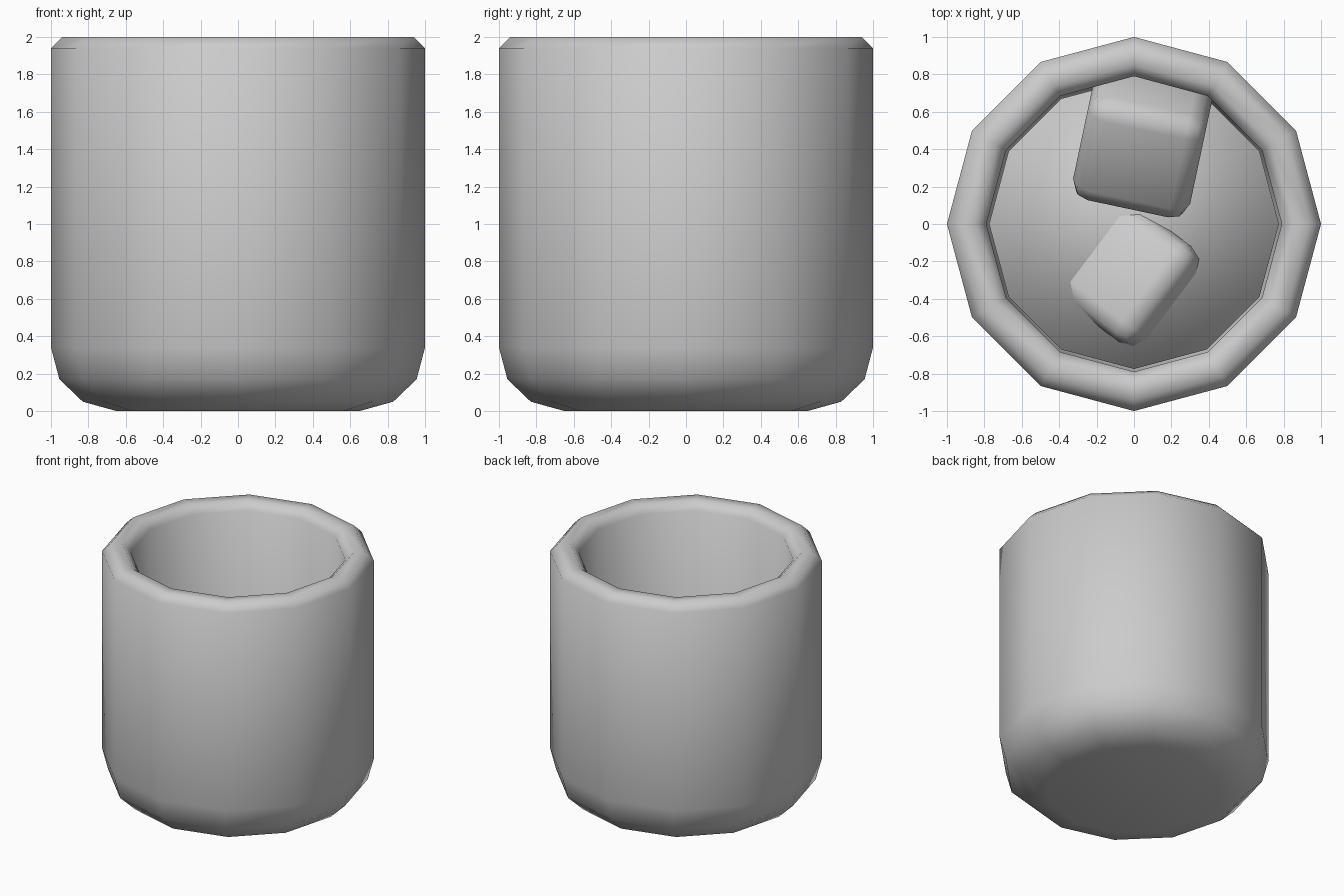
import bpy, bmesh
from math import cos, sin, pi, radians
from mathutils import Matrix

if "Cube" in bpy.data.objects:
    bpy.data.objects.remove(bpy.data.objects["Cube"])

SIDES = 12


def finish(name, bm):
    bmesh.ops.recalc_face_normals(bm, faces=bm.faces)
    for f in bm.faces:
        f.smooth = True
    me = bpy.data.meshes.new(name)
    bm.to_mesh(me)
    bm.free()
    ob = bpy.data.objects.new(name, me)
    bpy.context.collection.objects.link(ob)
    return ob


def lathe(name, profile):
    """Revolve a (radius, z) profile, closing both ends with polygons."""
    bm = bmesh.new()
    rings = [[bm.verts.new((r * cos(2 * pi * i / SIDES), r * sin(2 * pi * i / SIDES), z))
              for i in range(SIDES)] for r, z in profile]
    for a, b in zip(rings, rings[1:]):
        for i in range(SIDES):
            j = (i + 1) % SIDES
            bm.faces.new((a[i], a[j], b[j], b[i]))
    bm.faces.new(rings[0])
    bm.faces.new(rings[-1])
    return finish(name, bm)


def ice(name, loc, yaw, tilt, size=0.64):
    """Tilted cube with rounded edges."""
    bm = bmesh.new()
    bmesh.ops.create_cube(bm, size=size)
    bmesh.ops.bevel(bm, geom=bm.edges[:], offset=0.1, segments=2, profile=0.5, affect='EDGES')
    bm.transform(Matrix.Translation(loc) @ Matrix.Rotation(radians(yaw), 4, 'Z')
                 @ Matrix.Rotation(radians(tilt), 4, 'X'))
    return finish(name, bm)


# Thick tumbler: outer wall, rim and inner wall in one profile
lathe("glass", [(0.65, 0), (0.83, 0.05), (0.955, 0.17), (1, 0.34), (1, 1.94), (0.94, 2),
                (0.85, 2), (0.79, 1.94), (0.79, 0.46), (0.75, 0.33), (0.66, 0.24), (0.52, 0.2)])

# Drink filling the lower half
lathe("drink", [(0.51, 0.21), (0.65, 0.25), (0.735, 0.335), (0.775, 0.46), (0.775, 0.95)])

# Two floating ice cubes
ice("ice_cube_back", (0.05, 0.47, 0.94), -12, 30)
ice("ice_cube_front", (0.0, -0.29, 0.71), 53, -22)
